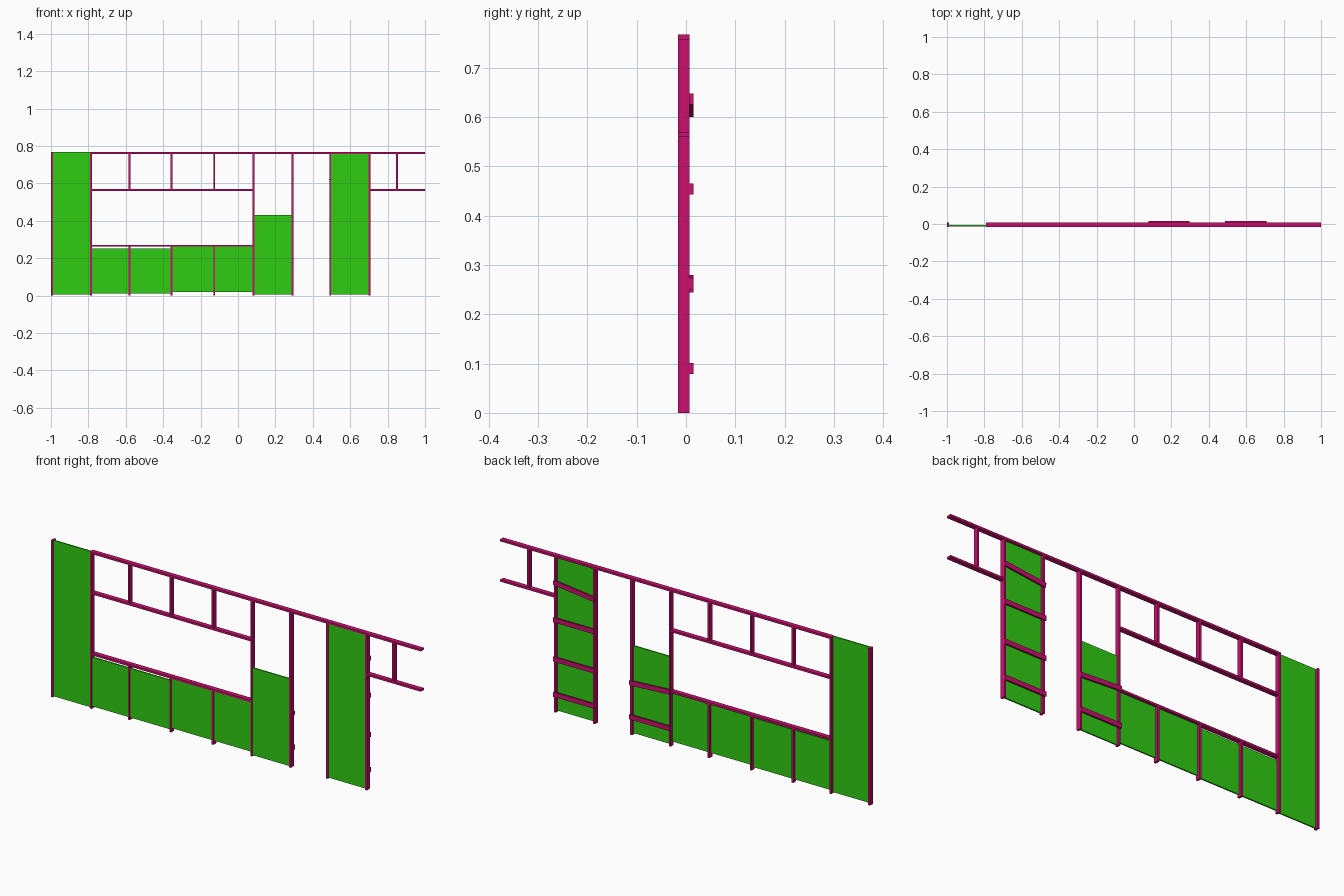
import bpy
import math

cube = bpy.data.objects.get("Cube")
if cube:
    bpy.data.objects.remove(cube, do_unlink=True)


def make_material(name, rgb):
    mat = bpy.data.materials.new(name)
    mat.use_nodes = True
    mat.diffuse_color = (*rgb, 1)
    mat.node_tree.nodes["Principled BSDF"].inputs["Base Color"].default_value = (*rgb, 1)
    return mat


MAGENTA = make_material("magenta_timber", (0.6, 0.005, 0.16))
GREEN = make_material("green_sheet", (0.028, 0.61, 0.006))

T = 0.01                    # timber thickness
HEIGHT = 0.767
FRAME_Y = (-0.016, 0.007)   # depth range of the framing
SHEET_Y = (-0.013, -0.006)  # depth range of the panels
SLAT_Y = (0.007, 0.015)     # depth range of the back battens


def box(name, x, y, z, mat, tilt=0):
    """Box from ranges; tilt is the rise from the low-x to the high-x end."""
    bpy.ops.mesh.primitive_cube_add(
        size=1, location=[sum(r) / 2 for r in (x, y, z)])
    ob = bpy.context.object
    ob.name = name
    ob.scale = [r[1] - r[0] for r in (x, y, z)]
    ob.rotation_euler.y = -math.atan2(tilt, x[1] - x[0])
    ob.data.materials.append(mat)
    return ob


def post(name, x, z0, z1):
    box(name, (x - T / 2, x + T / 2), FRAME_Y, (z0, z1), MAGENTA)


def rail(name, x0, x1, z):
    box(name, (x0, x1), FRAME_Y, (z - T / 2, z + T / 2), MAGENTA)


def panel(name, x0, x1, z0, z1):
    box(name, (x0 + T / 2, x1 - T / 2), SHEET_Y, (z0, z1), GREEN)


# Main post lines and intermediate studs
END, WIN_R, WIN_L, DOOR_R, DOOR_L, LAST = -0.995, -0.785, 0.083, 0.292, 0.493, 0.704
STUDS = (-0.58, -0.355, -0.127)
TOP_Z, HEAD_Z, SILL_Z = HEIGHT - T / 2, 0.565, 0.267

# Full height posts
post("end_post", END, 0, HEIGHT)
for name, x in (("window_right_post", WIN_R), ("window_left_post", WIN_L),
                ("door_right_post", DOOR_R), ("door_left_post", DOOR_L),
                ("last_post", LAST)):
    post(name, x, 0, HEIGHT - T)

# Horizontal rails
rail("top_rail", WIN_R - T / 2, 1, TOP_Z)
rail("window_head", WIN_R + T / 2, WIN_L - T / 2, HEAD_Z)
rail("window_sill", WIN_R + T / 2, WIN_L - T / 2, SILL_Z)
rail("overhang_rail", LAST + T / 2, 1, HEAD_Z)

# Short studs above and below the window opening
for x in STUDS:
    post("upper_stud", x, HEAD_Z + T / 2, HEIGHT - T)
    post("lower_stud", x, 0, SILL_Z - T / 2)
post("overhang_stud", 0.85, HEAD_Z + T / 2, HEIGHT - T)

# Sheet panels
panel("end_panel", END, WIN_R, 0.005, HEIGHT)
edges = (WIN_R, *STUDS, WIN_L)
for i, (a, b) in enumerate(zip(edges, edges[1:])):
    low, high = (0.012, 0.252) if i < 2 else (0.02, 0.262)
    panel("window_panel", a, b, low, high)
panel("half_panel", WIN_L, DOOR_R, 0.005, 0.432)
panel("tall_panel", DOOR_L, LAST, 0.005, HEIGHT - T)

# Battens nailed across the back, some slightly crooked
for name, x0, x1, battens in (
        ("half_panel_batten", WIN_L, DOOR_R, ((0.09, 0), (0.262, -0.013))),
        ("tall_panel_batten", DOOR_L, LAST,
         ((0.09, 0), (0.262, 0), (0.454, 0), (0.624, 0.025)))):
    for z, tilt in battens:
        box(name, (x0 - T / 2, x1 + T / 2), SLAT_Y, (z - 0.0115, z + 0.0115),
            MAGENTA, tilt)
